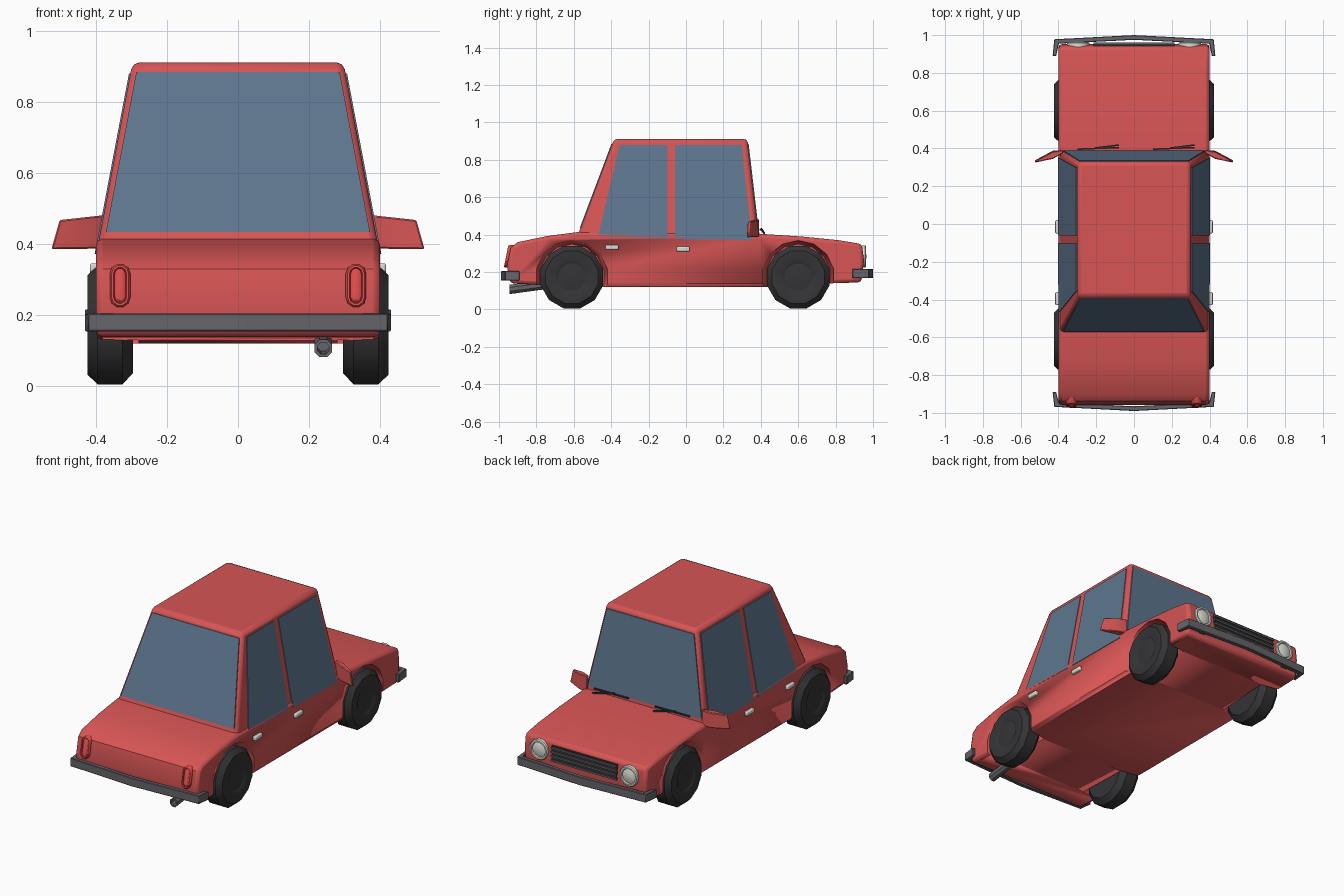
import bpy, bmesh, math
from mathutils import Vector

if "Cube" in bpy.data.objects:
    bpy.data.objects.remove(bpy.data.objects["Cube"])


def material(name, rgb):
    m = bpy.data.materials.new(name)
    m.diffuse_color = (*rgb, 1)
    m.use_nodes = True
    m.node_tree.nodes["Principled BSDF"].inputs["Base Color"].default_value = m.diffuse_color
    return m


RED = material("red_paint", (0.68, 0.09, 0.09))
LAMP = material("red_lens", (0.72, 0.07, 0.07))
GLASS = material("glass", (0.11, 0.18, 0.27))
RUBBER = material("rubber", (0.035, 0.035, 0.038))
STEEL = material("dark_steel", (0.13, 0.13, 0.145))
PALE = material("pale_chrome", (0.72, 0.72, 0.66))


def loft(name, loops, mat, bevel=0, segments=2):
    """Skin a list of equal-length point loops and cap both ends."""
    bm = bmesh.new()
    rows = [[bm.verts.new(p) for p in loop] for loop in loops]
    n = len(rows[0])
    for a, b in zip(rows, rows[1:]):
        for i in range(n):
            bm.faces.new((a[i], a[(i + 1) % n], b[(i + 1) % n], b[i]))
    bm.faces.new(rows[0])
    bm.faces.new(rows[-1])
    bmesh.ops.recalc_face_normals(bm, faces=bm.faces)
    me = bpy.data.meshes.new(name)
    bm.to_mesh(me)
    bm.free()
    ob = bpy.data.objects.new(name, me)
    bpy.context.collection.objects.link(ob)
    me.materials.append(mat)
    if bevel:
        mod = ob.modifiers.new("bevel", 'BEVEL')
        mod.width, mod.segments, mod.limit_method = bevel, segments, 'ANGLE'
        mod.angle_limit = math.radians(40)
    return ob


def prism(name, pts, vec, mat, bevel=0, segments=2):
    pts = [Vector(p) for p in pts]
    return loft(name, [pts, [p + Vector(vec) for p in pts]], mat, bevel, segments)


def box(name, lo, hi, mat, bevel=0):
    (x0, y0, z0), (x1, y1, z1) = lo, hi
    base = [(x0, y0, z0), (x1, y0, z0), (x1, y1, z0), (x0, y1, z0)]
    return prism(name, base, (0, 0, z1 - z0), mat, bevel)


def ring(axis, c, r, n):
    """Circle of n points around the x or y axis."""
    out = []
    for i in range(n):
        a = 2 * math.pi * (i + 0.5) / n
        u, v = r * math.cos(a), r * math.sin(a)
        out.append((c[0], c[1] + u, c[2] + v) if axis == 'x' else (c[0] + u, c[1], c[2] + v))
    return out


# Lower body: side profile extruded across the width
profile = [(-.77, .13), (-.94, .14), (-.957, .23), (-.937, .33), (-.90, .36), (-.74, .393),
           (-.57, .415), (.39, .405), (.62, .39), (.82, .37), (.94, .35), (.952, .26),
           (.937, .145), (.78, .14), (.45, .12), (-.45, .12)]
body = prism("lower_body", [(-.4, y, z) for y, z in profile], (.8, 0, 0), RED, .018)

# Wheels and the arches cut for them
for s in (-1, 1):
    for end, y in (("rear", -.61), ("front", .6)):
        side = "left" if s < 0 else "right"
        cutter = loft(f"{end}_{side}_arch_cutter",
                      [ring('x', (s * x, y, .175), r, 14) for x, r in ((.28, .175), (.42, .197))], RED)
        cutter.hide_render = True
        cutter.hide_viewport = False
        cutter.display_type = 'WIRE'
        mod = body.modifiers.new("arch", 'BOOLEAN')
        mod.object, mod.operation, mod.solver = cutter, 'DIFFERENCE', 'EXACT'
        section = [(.295, .14), (.325, .173), (.395, .173), (.424, .145),
                   (.424, .09), (.416, .075), (.421, .03)]
        loft(f"{end}_{side}_wheel",
             [ring('x', (s * x, y, .173), r, 12) for x, r in section], RUBBER)

# Cabin: tapered block
BASE, TOP = .38, .912


def at(z, lo, hi):
    return lo + (hi - lo) * (z - BASE) / (TOP - BASE)


def half_width(z): return at(z, .398, .297)
def rear_y(z): return at(z, -.585, -.385)
def front_y(z): return at(z, .39, .328)


def cabin_loop(z):
    w = half_width(z)
    return [(-w, rear_y(z), z), (w, rear_y(z), z), (w, front_y(z), z), (-w, front_y(z), z)]


loft("cabin", [cabin_loop(BASE), cabin_loop(TOP)], RED, .02, 2)

# Windows: thin panes lying on the cabin faces
d = .004
for name, fy, sgn, z0 in (("rear_window", rear_y, -1, .435), ("windscreen", front_y, 1, .425)):
    pane = [(k * (half_width(z) - .016), fy(z) - sgn * .006, z)
            for k, z in ((-1, z0), (1, z0), (1, .885), (-1, .885))]
    prism(name, pane, (0, sgn * (.006 + d), 0), GLASS)
for s in (-1, 1):
    for name, quad in (
            ("rear_side_window", [(-.47, .39), (-.355, .88), (-.10, .88), (-.10, .378)]),
            ("front_side_window", [(-.06, .376), (-.06, .88), (.298, .88), (.352, .372)])):
        prism(name, [(s * (half_width(z) - .006), y, z) for y, z in quad],
              (s * (.006 + d), 0, 0), GLASS)

# Bumpers: shallow V with wrapped ends
for name, s, z, tip in (("rear_bumper", -1, .155, .99), ("front_bumper", 1, .167, 1.0)):
    outer = [(-.431, .89), (-.422, tip - .022), (0, tip), (.422, tip - .022), (.431, .89)]
    inner = [(.412, .89), (.398, tip - .045), (0, tip - .025), (-.398, tip - .045), (-.412, .89)]
    prism(name, [(x, s * y, z) for x, y in outer + inner], (0, 0, .05), STEEL, .003, 1)
    for k in (-.3, .3):
        box(name + "_bracket", (k - .02, min(s * .92, s * .97), z + .01),
            (k + .02, max(s * .92, s * .97), z + .04), STEEL)

# Headlights: pale rim around a domed lens
for s in (-1, 1):
    c = s * .295
    loft("headlight_rim", [ring('y', (c, y, .283), r, 16) for y, r in
                           ((.93, .06), (.957, .06), (.963, .055), (.963, .046), (.952, .043))], PALE)
    loft("headlight_lens", [ring('y', (c, y, .283), r, 16) for y, r in
                            ((.94, .042), (.956, .042), (.962, .025), (.964, .008))], PALE)

# Grille: dark panel with horizontal bars
box("grille_panel", (-.215, .93, .24), (.215, .954, .328), RUBBER)
for i in range(4):
    z = .243 + i * .025
    box("grille_bar", (-.215, .94, z - .005), (.215, .962, z + .005), STEEL)


# Tail lights: upright rounded capsules
def capsule(x, y, r):
    pts = []
    for i in range(12):
        a = math.pi * (i + (0 if i < 6 else -1)) / 5
        z = r * math.sin(a) + (.033 if i < 6 else -.033)
        pts.append((x + r * math.cos(a), y + z * .2, .284 + z))
    return pts


for s in (-1, 1):
    loft("tail_light_rim", [capsule(s * .332, y, r) for y, r in
                            ((-.925, .029), (-.955, .029), (-.962, .024), (-.962, .018), (-.953, .016))], LAMP)
    loft("tail_light_lens", [capsule(s * .332, y, r) for y, r in
                             ((-.94, .015), (-.958, .015), (-.962, .009))], LAMP)

# Exhaust: open-ended sloping pipe
loft("exhaust_pipe", [ring('y', (.24, y, z), r, 8) for y, z, r in
                      ((-.70, .14, .027), (-.945, .107, .027), (-.945, .107, .018), (-.88, .116, .018))], STEEL)

# Side mirrors, door handles
for s in (-1, 1):
    loft("side_mirror", [
        [(s * .375, .375, .39), (s * .375, .392, .39), (s * .375, .392, .482), (s * .375, .375, .482)],
        [(s * .43, .345, .387), (s * .43, .388, .387), (s * .43, .383, .476), (s * .43, .345, .476)],
        [(s * .525, .325, .386), (s * .525, .337, .386), (s * .502, .345, .468), (s * .502, .33, .468)]],
        RED, .004, 1)
    for y, z in ((-.395, .333), (-.015, .323)):
        lo, hi = sorted((s * .39, s * .417))
        box("door_handle", (lo, y - .035, z - .013), (hi, y + .035, z + .013), PALE, .006)

# Wipers: arm and blade resting at the windscreen base
for x in (-.30, .10):
    for name, a, b in (("wiper_blade", (x, .396, .425), (x + .22, .405, .428)),
                       ("wiper_arm", (x + .22, .418, .408), (x + .09, .402, .432))):
        loft(name, [[Vector(p) + Vector(o) for o in
                     ((0, -.004, -.004), (0, .004, -.004), (0, .004, .004), (0, -.004, .004))]
                    for p in (a, b)], RUBBER)

# Smooth shading that keeps hard edges
bpy.ops.object.select_all(action='SELECT')
bpy.context.view_layer.objects.active = body
bpy.ops.object.shade_smooth_by_angle(angle=math.radians(35))
